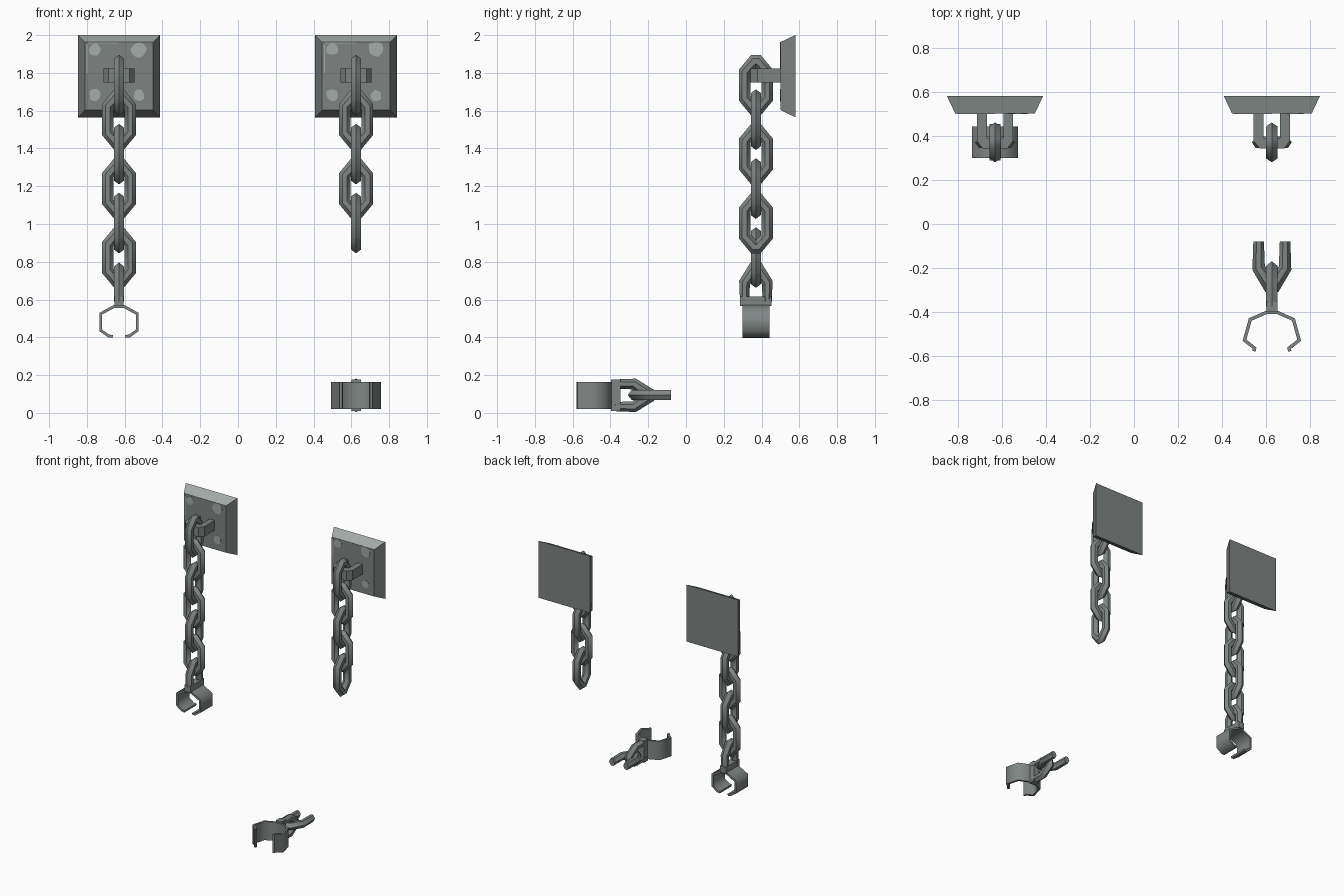
import bpy, bmesh, math, random
from mathutils import Vector

if "Cube" in bpy.data.objects:
    bpy.data.objects.remove(bpy.data.objects["Cube"])

random.seed(4)


def material(name, col):
    m = bpy.data.materials.new(name)
    m.diffuse_color = (*col, 1)
    m.use_nodes = True
    m.node_tree.nodes["Principled BSDF"].inputs["Base Color"].default_value = m.diffuse_color
    return m


IRON = material("dark iron", (0.205, 0.225, 0.22))
CHAIN = material("chain iron", (0.215, 0.24, 0.235))
WORN = material("worn iron", (0.37, 0.415, 0.40))

X, Y, Z = Vector((1, 0, 0)), Vector((0, 1, 0)), Vector((0, 0, 1))
# six-sided bar with a ridge on its inner and outer edge
BAR = [(0.024, 0), (0.01, 0.026), (-0.01, 0.026), (-0.024, 0), (-0.01, -0.026), (0.01, -0.026)]


def rect(w, h):
    return [(-w / 2, -h / 2), (w / 2, -h / 2), (w / 2, h / 2), (-w / 2, h / 2)]


def finish(bm, name, mats, smooth=None):
    bmesh.ops.recalc_face_normals(bm, faces=bm.faces)
    me = bpy.data.meshes.new(name)
    bm.to_mesh(me)
    bm.free()
    for m in mats:
        me.materials.append(m)
    ob = bpy.data.objects.new(name, me)
    bpy.context.collection.objects.link(ob)
    if smooth:
        bpy.ops.object.select_all(action='DESELECT')
        ob.select_set(True)
        bpy.context.view_layer.objects.active = ob
        bpy.ops.object.shade_smooth_by_angle(angle=math.radians(smooth))
    return ob


def sweep(name, path, section, origin, u, v, mat, closed=False, smooth=None, stretch=1):
    """Sweep a section along a planar path with mitred corners; stretch > 1 sharpens the corners."""
    n = u.cross(v)
    pts = [Vector(p) for p in path]
    bm = bmesh.new()
    rings, count = [], len(pts)
    for i, p in enumerate(pts):
        prev = pts[i - 1] if closed or i > 0 else None
        nxt = pts[(i + 1) % count] if closed or i < count - 1 else None
        d0 = (p - prev).normalized() if prev is not None else (nxt - p).normalized()
        d1 = (nxt - p).normalized() if nxt is not None else d0
        t = (d0 + d1).normalized()
        side = Vector((t.y, -t.x)) / max(0.5, t.dot(d1) ** stretch)
        ring = []
        for a, b in section:
            q = p + side * a
            ring.append(bm.verts.new(origin + u * q.x + v * q.y + n * b))
        rings.append(ring)
    m = len(section)
    for i in range(count if closed else count - 1):
        a, b = rings[i], rings[(i + 1) % count]
        for k in range(m):
            bm.faces.new((a[k], a[(k + 1) % m], b[(k + 1) % m], b[k]))
    if not closed:
        bm.faces.new(rings[0])
        bm.faces.new(rings[-1])
    return finish(bm, name, [mat], smooth)


LINK = [(-0.06, -0.07), (-0.01, -0.127), (0.01, -0.127), (0.06, -0.07),
        (0.06, 0.07), (0.01, 0.127), (-0.01, 0.127), (-0.06, 0.07)]


def chain(side, x, count):
    for k in range(count):
        sweep(f"{side}_chain_link_{k + 1}", LINK, BAR, Vector((x, 0.37, 1.735 - 0.1825 * k)),
              X if k % 2 else Y, Z, CHAIN, True, 50, 4.5)


def wall_plate(side, x):
    # bevelled plate, worn on its upper bevel
    bm = bmesh.new()
    loops = []
    for y, h in ((0.58, 0.218), (0.5, 0.18)):
        loops.append([bm.verts.new((x + sx * h, y, 1.783 + sz * h))
                      for sx, sz in ((-1, -1), (1, -1), (1, 1), (-1, 1))])
    bm.faces.new(loops[0])
    bm.faces.new(loops[1])
    for k in range(4):
        f = bm.faces.new([loops[0][k], loops[0][k - 1], loops[1][k - 1], loops[1][k]])
        f.material_index = int(f.calc_center_median().z > 1.95)
    finish(bm, f"{side}_wall_plate", [IRON, WORN])
    # worn spots in the corners, and scratches along two edges
    bm = bmesh.new()
    shapes = []
    for dx, z, r in ((-0.127, 1.925, 0.033), (0.106, 1.925, 0.041),
                     (-0.127, 1.682, 0.032), (0.106, 1.682, 0.029)):
        shape = []
        for k in range(10):
            a, rr = k * math.pi / 5, r * random.uniform(0.85, 1.15)
            shape.append((x + dx + rr * math.cos(a), z + rr * math.sin(a)))
        shapes.append(shape)
    for x0, x1, z0, z1 in ((-0.171, -0.164, 1.8, 1.95), (-0.164, 0.0, 1.956, 1.96)):
        shapes.append([(x + x0, z0), (x + x1, z0), (x + x1, z1), (x + x0, z1)])
    for shape in shapes:
        f = bm.faces.new([bm.verts.new((px, 0.5, pz)) for px, pz in shape])
        ext = bmesh.ops.extrude_face_region(bm, geom=[f])["geom"]
        bmesh.ops.translate(bm, vec=(0, -0.002, 0),
                            verts=[g for g in ext if isinstance(g, bmesh.types.BMVert)])
    finish(bm, f"{side}_worn_spots", [WORN])
    # staple holding the chain
    sweep(f"{side}_staple", [(-0.06, 0.5), (-0.06, 0.385), (-0.045, 0.365), (0.045, 0.365),
                             (0.06, 0.385), (0.06, 0.5)],
          rect(0.045, 0.075), Vector((x, 0, 1.787)), X, Y, IRON)


def shackle(side, origin, u, v, half):
    # open cuff; half holds the right side of its profile from the top down
    path = [(-a, b) for a, b in reversed(half)] + half
    sweep(f"{side}_cuff", path, rect(0.015, 0.143), origin, u, v, CHAIN, False, 70)
    # eye that joins the cuff to the chain: a square crossbar and a pointed loop
    sweep(f"{side}_cuff_crossbar", [(-0.083, 0.022), (0.083, 0.022)], rect(0.05, 0.05),
          origin, u.cross(v), v, CHAIN)
    eye = [(-0.06, 0.02), (-0.06, 0.12), (-0.01, 0.19), (0.01, 0.19), (0.06, 0.12), (0.06, 0.02)]
    sweep(f"{side}_cuff_eye", eye, BAR, origin, u.cross(v), v, CHAIN, False, 50, 4.5)


for side, x, count in (("left", -0.63, 6), ("right", 0.625, 5)):
    wall_plate(side, x)
    chain(side, x, count)

# hanging cuff
shackle("left", Vector((-0.63, 0.37, 0.57)), X, Z,
        [(0.025, -0.006), (0.097, -0.045), (0.097, -0.133), (0.055, -0.163), (0.033, -0.165)])

# fallen cuff with the broken link
shackle("fallen", Vector((0.625, -0.395, 0.093)), X, Y,
        [(0.025, -0.006), (0.098, -0.038), (0.124, -0.132), (0.078, -0.168), (0.081, -0.182)])
sweep("broken_link", [(-0.06, -0.08), (-0.06, -0.2), (-0.01, -0.272), (0.01, -0.272),
                      (0.06, -0.2), (0.06, -0.08)],
      BAR, Vector((0.625, 0, 0.095)), X, Y, CHAIN, False, 50, 4.5)
